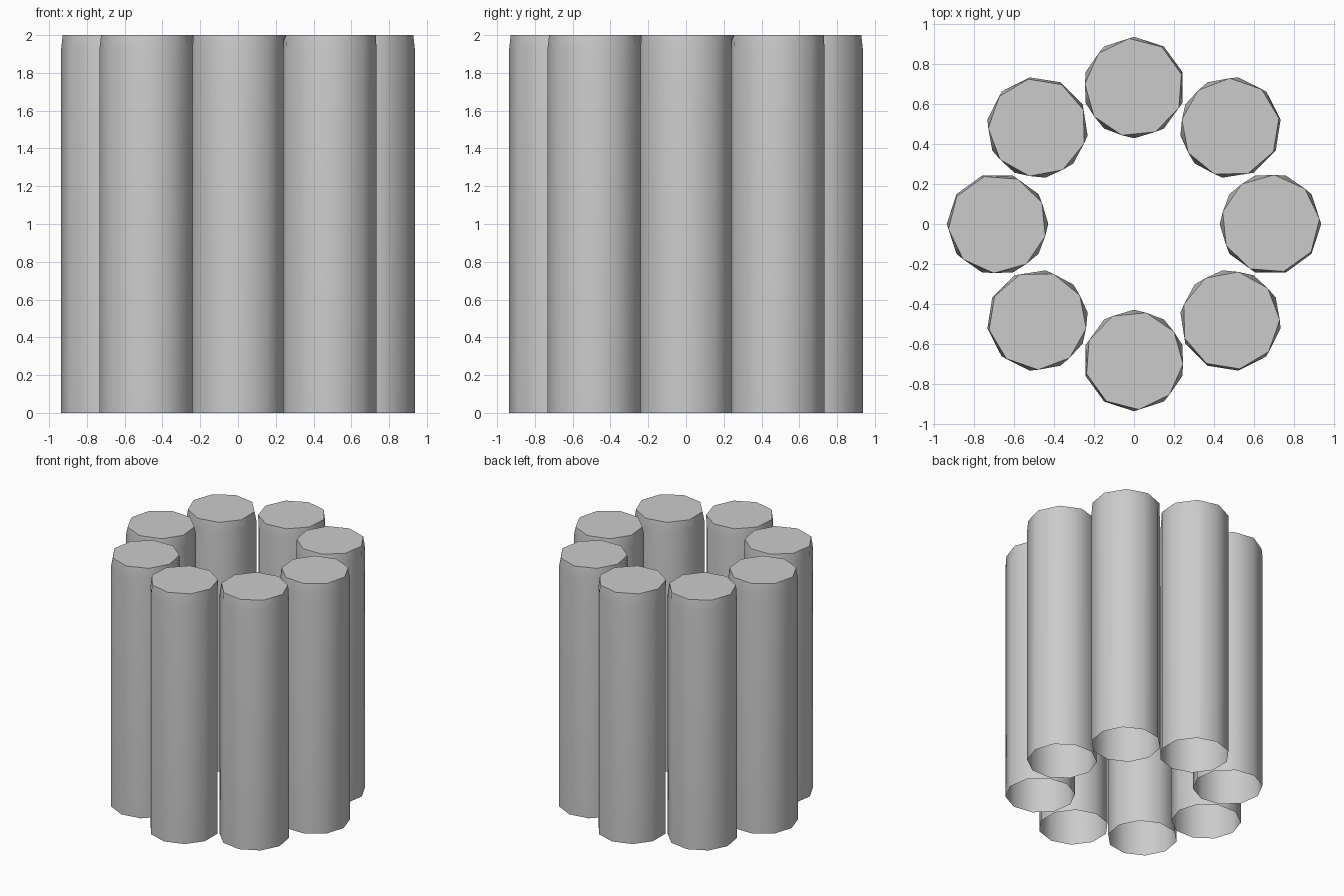
import bpy, bmesh
from math import sin, cos, pi, radians

if "Cube" in bpy.data.objects:
    bpy.data.objects.remove(bpy.data.objects["Cube"])

RING, R, H = 0.683, 0.254, 2.0


def ring(bm, cx, cy, r, z, sides, turn):
    """Closed loop of edges; returns its edges and vertices."""
    vs = [bm.verts.new((cx + r * cos(turn + 2 * pi * i / sides),
                        cy + r * sin(turn + 2 * pi * i / sides), z))
          for i in range(sides)]
    return [bm.edges.new((vs[i], vs[(i + 1) % sides])) for i in range(sides)], vs


def tube(index):
    a = index * pi / 4
    cx, cy = RING * cos(a), RING * sin(a)
    bm = bmesh.new()
    # ten-sided wall, open at the bottom
    low, _ = ring(bm, cx, cy, R, 0, 10, a)
    high, _ = ring(bm, cx, cy, R, 1.92, 10, a)
    # nine-sided cap, slightly narrower, closed on top
    rim, cap = ring(bm, cx, cy, R * 0.97, H, 9, a + 0.1)
    bmesh.ops.bridge_loops(bm, edges=low + high)
    bmesh.ops.bridge_loops(bm, edges=high + rim)
    bm.faces.new(cap)
    bmesh.ops.recalc_face_normals(bm, faces=bm.faces[:])
    top = max(bm.faces, key=lambda f: f.calc_center_median().z)
    if top.normal.z < 0:
        bmesh.ops.reverse_faces(bm, faces=bm.faces[:])
    mesh = bpy.data.meshes.new(f"tube_{index + 1}")
    bm.to_mesh(mesh)
    bm.free()
    obj = bpy.data.objects.new(f"tube_{index + 1}", mesh)
    bpy.context.collection.objects.link(obj)
    return obj


# ring of eight upright tubes
tubes = [tube(i) for i in range(8)]
for o in tubes:
    o.select_set(True)
bpy.context.view_layer.objects.active = tubes[0]
bpy.ops.object.shade_smooth_by_angle(angle=radians(40))
